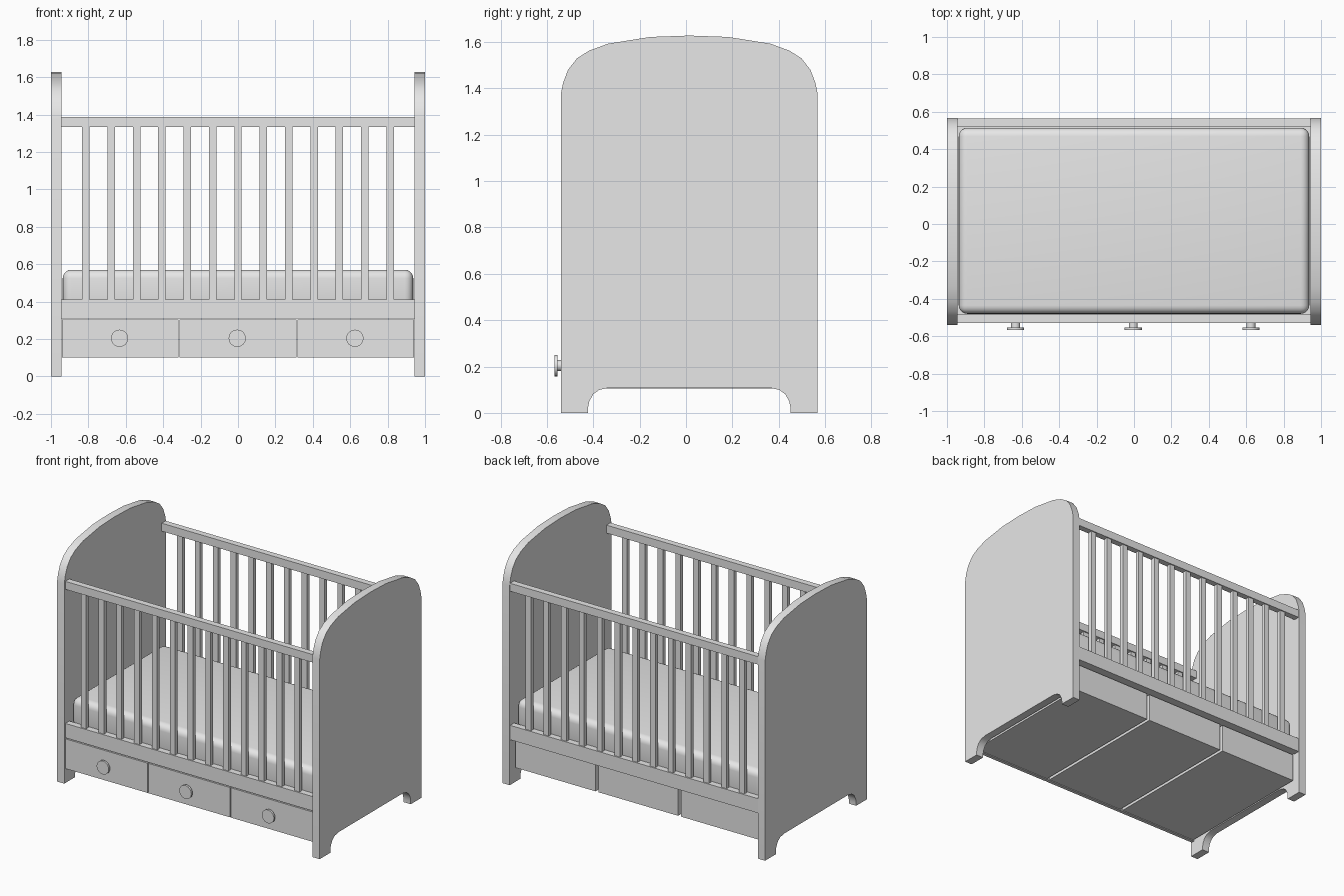
import bpy, bmesh, math

cube = bpy.data.objects.get("Cube")
if cube:
    bpy.data.objects.remove(cube, do_unlink=True)

GREY = (0.8, 0.8, 0.8, 1)
mat = bpy.data.materials.new("light grey")
mat.use_nodes = True
mat.diffuse_color = GREY
mat.node_tree.nodes["Principled BSDF"].inputs["Base Color"].default_value = GREY


def finish(bm, name, smooth=False):
    bmesh.ops.recalc_face_normals(bm, faces=bm.faces)
    mesh = bpy.data.meshes.new(name)
    bm.to_mesh(mesh)
    bm.free()
    mesh.materials.append(mat)
    obj = bpy.data.objects.new(name, mesh)
    bpy.context.collection.objects.link(obj)
    if smooth:
        bpy.ops.object.select_all(action='DESELECT')
        obj.select_set(True)
        bpy.context.view_layer.objects.active = obj
        bpy.ops.object.shade_smooth_by_angle(angle=math.radians(35))
    return obj


def box(name, x, y, z, bevel=0):
    """Box from (min, max) ranges, optionally with rounded edges."""
    bm = bmesh.new()
    bmesh.ops.create_cube(bm, size=1)
    for v in bm.verts:
        v.co = [r[0] if c < 0 else r[1] for c, r in zip(v.co, (x, y, z))]
    if bevel:
        bmesh.ops.bevel(bm, geom=bm.edges[:], offset=bevel, segments=5,
                        profile=0.5, affect='EDGES')
    return finish(bm, name, bevel > 0)


# End panels: half outline (distance from middle, height), mirrored
MID = 0.014
half = [(0.35, 0.108), (0.389, 0.099), (0.415, 0.08), (0.432, 0.048), (0.437, 0.02),
        (0.437, 0), (0.554, 0), (0.554, 1.375), (0.544, 1.425), (0.523, 1.48),
        (0.484, 1.53), (0.432, 1.563), (0.35, 1.593), (0.168, 1.622), (0, 1.628)]
outline = half + [(-d, z) for d, z in reversed(half[:-1])]
for side, x0, x1 in (("left", 0.945, 1), ("right", -1, -0.945)):
    bm = bmesh.new()
    face = bm.faces.new([bm.verts.new((x0, MID + d, z)) for d, z in outline])
    ext = bmesh.ops.extrude_face_region(bm, geom=[face], use_keep_orig=True)
    for v in ext["geom"]:
        if isinstance(v, bmesh.types.BMVert):
            v.co.x = x1
    finish(bm, side + "_end_panel", True)

# Slatted sides
X = (-0.945, 0.945)
for side, y0, y1 in (("front", -0.528, -0.485), ("back", 0.52, 0.563)):
    box(side + "_top_rail", X, (y0, y1), (1.333, 1.388))
    box(side + "_bottom_rail", X, (y0, y1), (0.311, 0.41))
    for i in range(13):
        x = (i - 6) * 0.1355
        box(f"{side}_slat_{i + 1}", (x - 0.02, x + 0.02),
            (y0 + 0.008, y1 - 0.008), (0.405, 1.338))

# Mattress and its base
box("mattress_base", X, (-0.485, 0.52), (0.315, 0.36))
box("mattress", (-0.937, 0.937), (-0.48, 0.514), (0.36, 0.57), 0.045)

# Drawers with round knobs
for i in range(3):
    x = (i - 1) * 0.629
    box(f"drawer_{i + 1}", (x - 0.304, x + 0.304), (-0.51, 0.52), (0.105, 0.3))
    box(f"drawer_front_{i + 1}", (x - 0.312, x + 0.312), (-0.53, -0.505), (0.1, 0.305))
    bm = bmesh.new()
    rings = []
    for r, y in ((0.024, -0.525), (0.024, -0.554), (0.046, -0.554), (0.046, -0.568)):
        rings.append([bm.verts.new((x - 0.004 + r * math.cos(k * math.tau / 24), y,
                                    0.204 + r * math.sin(k * math.tau / 24)))
                      for k in range(24)])
    for a, b in zip(rings, rings[1:]):
        for k in range(24):
            n = (k + 1) % 24
            bm.faces.new((a[k], a[n], b[n], b[k]))
    bm.faces.new(rings[0])
    bm.faces.new(rings[-1])
    finish(bm, f"knob_{i + 1}", True)
